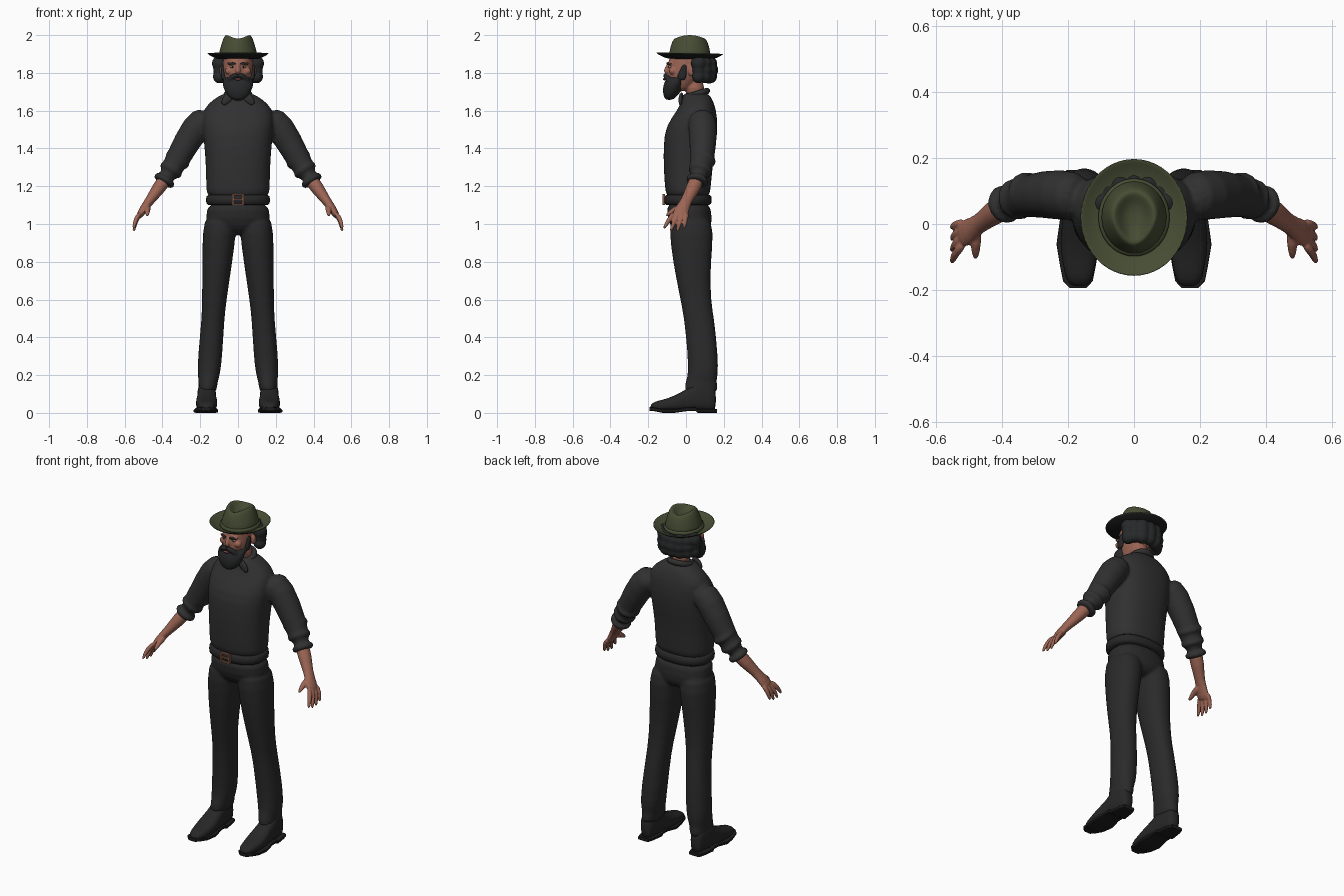
import bpy, bmesh, math, random
from mathutils import Vector

if "Cube" in bpy.data.objects:
    bpy.data.objects.remove(bpy.data.objects["Cube"], do_unlink=True)


def material(name, red, green, blue):
    colour = (red, green, blue, 1)
    mat = bpy.data.materials.new(name)
    mat.use_nodes = True
    mat.diffuse_color = colour
    shader = mat.node_tree.nodes["Principled BSDF"]
    shader.inputs["Base Color"].default_value = colour
    return mat


SHIRT = material("charcoal shirt", .03, .03, .03)
TROUSERS = material("black trousers", .023, .023, .023)
LEATHER = material("black leather", .02, .02, .02)
HAIR = material("black hair", .02, .021, .022)
SKIN = material("tan skin", .33, .13, .09)
LIPS = material("dark lips", .16, .05, .05)
HAT = material("olive felt", .062, .073, .034)
LINING = material("dark lining", .012, .012, .012)
COPPER = material("copper buckle", .25, .11, .07)
EYE = material("eye white", .4, .33, .3)


# Every shell is a list of rings, joined in order and capped at both ends
def ring(centre, across, along, power=2, sides=24):
    points = []
    for step in range(sides):
        angle = math.tau * step / sides
        c, s = math.cos(angle), math.sin(angle)
        points.append(centre + across * math.copysign(abs(c) ** (2 / power), c)
                      + along * math.copysign(abs(s) ** (2 / power), s))
    return points


def stack(rows, power=2, tilt=0, x=0, lean=0):
    """Level rings from rows of height, y, half width and half depth."""
    return [ring(Vector((x + lean * z, y, z)), Vector((width, 0, 0)),
                 Vector((0, depth, depth * tilt)), power)
            for z, y, width, depth in rows]


def band(low, high, y, width, depth, power=2):
    """A flat strip wrapped around the body."""
    inner, outer = (y, width - .02, depth - .02), (y, width, depth)
    return stack([(low, *inner), (low, *outer), (high, *outer), (high, *inner)], power)


def tube(points, radii, thickness=None):
    """Rings across a path; thickness flattens them away from the y axis."""
    points = [Vector(p) for p in points]
    rings = []
    for i, (radius, thick) in enumerate(zip(radii, thickness or radii)):
        after, before = points[min(i + 1, len(points) - 1)], points[max(i - 1, 0)]
        way = (after - before).normalized()
        side = Vector((0, 1, 0))
        side = (side - way * side.dot(way)).normalized()
        rings.append(ring(points[i], side * radius, way.cross(side) * thick))
    return rings


def lengthwise(rows, x, power):
    """Upright rings from rows of y, half width, bottom and top."""
    return [ring(Vector((x, y, (low + high) / 2)), Vector((width, 0, 0)),
                 Vector((0, 0, (high - low) / 2)), power)
            for y, width, low, high in rows]


def ball(x, y, z, width, depth, height):
    angles = [math.pi * (step + .3) / 8.6 for step in range(9)]
    return stack([(z - height * math.cos(a), y, width * math.sin(a), depth * math.sin(a))
                  for a in angles], x=x)


def both(shells):
    """The shells and their mirror images."""
    mirrored = [[[Vector((-p.x, p.y, p.z)) for p in loop] for loop in shell] for shell in shells]
    return shells + mirrored


def build(name, shells, mat, voxel=0, smooth_steps=3, rounded=True):
    bm = bmesh.new()
    for shell in shells:
        loops = [[bm.verts.new(p) for p in loop] for loop in shell]
        for lower, upper in zip(loops, loops[1:]):
            for i in range(len(lower)):
                bm.faces.new((lower[i - 1], lower[i], upper[i], upper[i - 1]))
        bm.faces.new(loops[0])
        bm.faces.new(loops[-1])
    bmesh.ops.recalc_face_normals(bm, faces=bm.faces)
    for face in bm.faces:
        face.smooth = rounded
    mesh = bpy.data.meshes.new(name)
    bm.to_mesh(mesh)
    bm.free()
    mesh.materials.append(mat)
    part = bpy.data.objects.new(name, mesh)
    bpy.context.collection.objects.link(part)
    if rounded:
        subdivision = part.modifiers.new("round", "SUBSURF")
        subdivision.levels = subdivision.render_levels = 1
    if voxel:
        fuse = part.modifiers.new("fuse", "REMESH")
        fuse.mode, fuse.voxel_size, fuse.use_smooth_shade = "VOXEL", voxel, True
        part.modifiers.new("relax", "SMOOTH").iterations = smooth_steps
    return part


# Arm landmarks
armpit = Vector((.15, .08, 1.57))
shoulder = Vector((.22, .09, 1.53))
elbow = Vector((.32, .09, 1.34))
cuff = Vector((.39, .06, 1.23))
wrist = Vector((.47, 0, 1.12))
palm = Vector((.5, -.02, 1.08))
knuckles = Vector((.53, -.04, 1.03))

# Shirt: torso, sleeves and rolled cuffs fused together
torso = stack([(1.14, .01, .16, .11), (1.16, .01, .17, .12), (1.3, .01, .17, .13),
               (1.42, .02, .18, .14), (1.52, .03, .19, .14), (1.61, .06, .19, .1),
               (1.66, .06, .13, .08), (1.7, .05, .07, .07)], power=2.4)
sleeve = tube([armpit, shoulder, elbow, cuff], [.07, .08, .065, .05])
rolls = []
for t in (0, .5, 1):
    middle, step, radius = elbow.lerp(cuff, t), (cuff - elbow) * .07, .07 - .01 * t
    rolls.append(tube([middle - step * 2, middle - step, middle + step, middle + step * 2],
                      [radius - .01, radius, radius, radius - .01]))
build("shirt", [torso] + both([sleeve] + rolls), SHIRT, voxel=.009)

# Folded collar with two points
fold = stack([(1.66, .05, .08, .08), (1.69, .05, .08, .08), (1.71, .05, .06, .06),
              (1.69, .05, .05, .05)], tilt=.3)
point = tube([(.03, -.02, 1.69), (.05, -.03, 1.67), (.07, -.03, 1.65), (.08, -.03, 1.63)],
             [.01, .01, .01, .006], [.015, .025, .02, .01])
build("collar", [fold] + both([point]), SHIRT)

# Trousers: hips and legs fused together
hips = stack([(.94, .03, .07, .06), (.97, .03, .14, .1), (1.02, .02, .18, .12),
              (1.14, .01, .16, .12)], power=2.3)
leg = stack([(.1, .08, .04, .08), (.13, .08, .05, .09), (.17, .08, .05, .08),
             (.2, .09, .06, .08), (.3, .09, .065, .08), (.5, .07, .06, .08),
             (.6, .05, .065, .08), (.8, .03, .08, .1), (.96, .03, .09, .12),
             (1.06, .02, .08, .1)], power=2.2, x=.17, lean=-.075)
build("trousers", [hips] + both([leg]), TROUSERS, voxel=.008)

# Belt with an open buckle
build("belt", [band(1.1, 1.155, .01, .172, .128, power=2.4)], LEATHER)


def bar(x, z, width, height):
    return lengthwise([(y, width, z - height, z + height) for y in (-.125, -.11)], x, power=8)


frame = both([bar(.027, 1.13, .005, .03)]) + [bar(0, z, .03, .004) for z in (1.105, 1.13, 1.155)]
build("buckle", frame, COPPER, rounded=False)

# Boots: uppers follow an outline, soles repeat it slightly wider
outline = [(-.19, .02, .04), (-.17, .04, .06), (-.12, .05, .07), (-.06, .06, .09),
           (.01, .05, .13), (.05, .05, .16), (.06, .05, .17), (.13, .04, .17), (.16, .03, .13)]
upper = lengthwise([(y, width, .01, top) for y, width, top in outline], .166, power=2.6)
sole_rows = []
for y, width, top in outline:
    lift = .01 if y < -.15 or 0 < y < .06 else 0
    sole_rows.append((y * 1.02, width + .005, lift, lift + .02))
build("boot_uppers", both([upper]), LEATHER)
build("boot_soles", both([lengthwise(sole_rows, .17, power=6)]), LINING, rounded=False)

# Forearms, palms, fingers and thumbs fused together
forearm = tube([elbow.lerp(cuff, .8), cuff.lerp(wrist, .4), wrist, palm, knuckles],
               [.04, .04, .026, .04, .043], [.04, .036, .024, .022, .017])
fingers = []
for k in range(4):
    root = Vector((.515, -.06 + .022 * k, 1.06))
    tip = Vector((.553, -.12 + .036 * k, .97 if k in (0, 3) else .955))
    joint = root.lerp(tip, .5) + Vector((.01, 0, .01))
    fingers.append(tube([root, joint, tip], [.013, .013, .008]))
thumb = tube([(.48, -.01, 1.09), (.48, -.06, 1.08), (.48, -.11, 1.04)], [.02, .017, .008])
build("forearms_and_hands", both([forearm, thumb] + fingers), SKIN, voxel=.0045)

# Head: skull, neck, nose, cheeks, ears and brow ridge fused together
skull = stack([(1.7, -.03, .04, .04), (1.74, -.02, .06, .07), (1.79, 0, .08, .1),
               (1.84, .01, .08, .105), (1.89, .01, .08, .1), (1.92, .01, .05, .07)])
neck = stack([(1.64, .05, .055, .055), (1.8, .04, .055, .055)])
nose = tube([(0, -.09, 1.85), (0, -.1, 1.83), (0, -.105, 1.81), (0, -.1, 1.795)],
            [.008, .01, .016, .01])
cheek = ball(.045, -.07, 1.81, .025, .02, .02)
ear = ball(.085, .03, 1.81, .012, .02, .03)
ridge = ball(.03, -.085, 1.85, .03, .012, .008)
build("head", [skull, neck, nose] + both([cheek, ear, ridge]), SKIN, voxel=.005)

# Eyes and eyebrows
build("eyes", both([ball(.031, -.083, 1.832, .012, .01, .007)]), EYE)
build("pupils", both([ball(.031, -.09, 1.832, .005, .005, .005)]), LINING)
brow = tube([(.01, -.1, 1.847), (.03, -.098, 1.852), (.055, -.083, 1.847)], [.006, .007, .005])
build("eyebrows", both([brow]), HAIR)

# Beard with moustache, sideburns and lips
beard = stack([(1.656, -.09, .02, .02), (1.67, -.085, .05, .03), (1.7, -.075, .07, .05),
               (1.74, -.065, .085, .055), (1.785, -.045, .08, .055)])
moustache = tube([(0, -.11, 1.79), (.025, -.11, 1.785), (.05, -.09, 1.765), (.055, -.08, 1.74)],
                 [.012, .014, .014, .01])
sideburn = tube([(.078, -.03, 1.76), (.08, -.015, 1.8), (.082, -.005, 1.85)],
                [.03, .022, .012], [.012, .01, .008])
build("beard", [beard] + both([moustache, sideburn]), HAIR, voxel=.006)
build("lips", [ball(0, -.114, 1.767, .02, .008, .007)], LIPS)

# Curly hair sweeping from behind the ears to the nape
random.seed(4)
curls = []
for z in (1.78, 1.815, 1.85):
    for degrees in (12, 38, 64, 90):
        angle, size = math.radians(degrees), random.uniform(.034, .044)
        curls.append(ball(.1 * math.cos(angle), .05 + .08 * math.sin(angle), z, size, size, size))
build("hair", both(curls), HAIR, voxel=.007, smooth_steps=2)

# Hat brim: a saucer with a dark underside
under = [(1.872 + .03 * t * t, .02, .09 + .075 * t, .1 + .08 * t) for t in (0, .3, .7, 1)]
over = [(z + .006, *shape) for z, *shape in reversed(under)]
brim = build("hat_brim", [stack(under + over, tilt=-.02)], HAT)
brim.data.materials.append(LINING)
for face in brim.data.polygons:
    face.material_index = int(face.normal.z < 0)

# Hat band and creased crown, lower at the ends and pinched at the front
build("hat_band", [band(1.878, 1.903, .02, .11, .12)], HAT)
crown = stack([(1.88, .02, .106, .115), (1.91, .02, .1, .11), (1.95, .02, .09, .105),
               (1.98, .02, .08, .097), (2, .02, .07, .087), (2.002, .02, .06, .076),
               (1.985, .02, .045, .06), (1.968, .02, .03, .04), (1.962, .02, .01, .015)])
for loop in crown:
    for p in loop:
        rise, along = (p.z - 1.88) / .12, (p.y - .02) / .1
        p.x *= 1 + .3 * rise ** 2 * min(along, 0)
        p.z -= .03 * rise * along ** 2
build("hat_crown", [crown], HAT)
